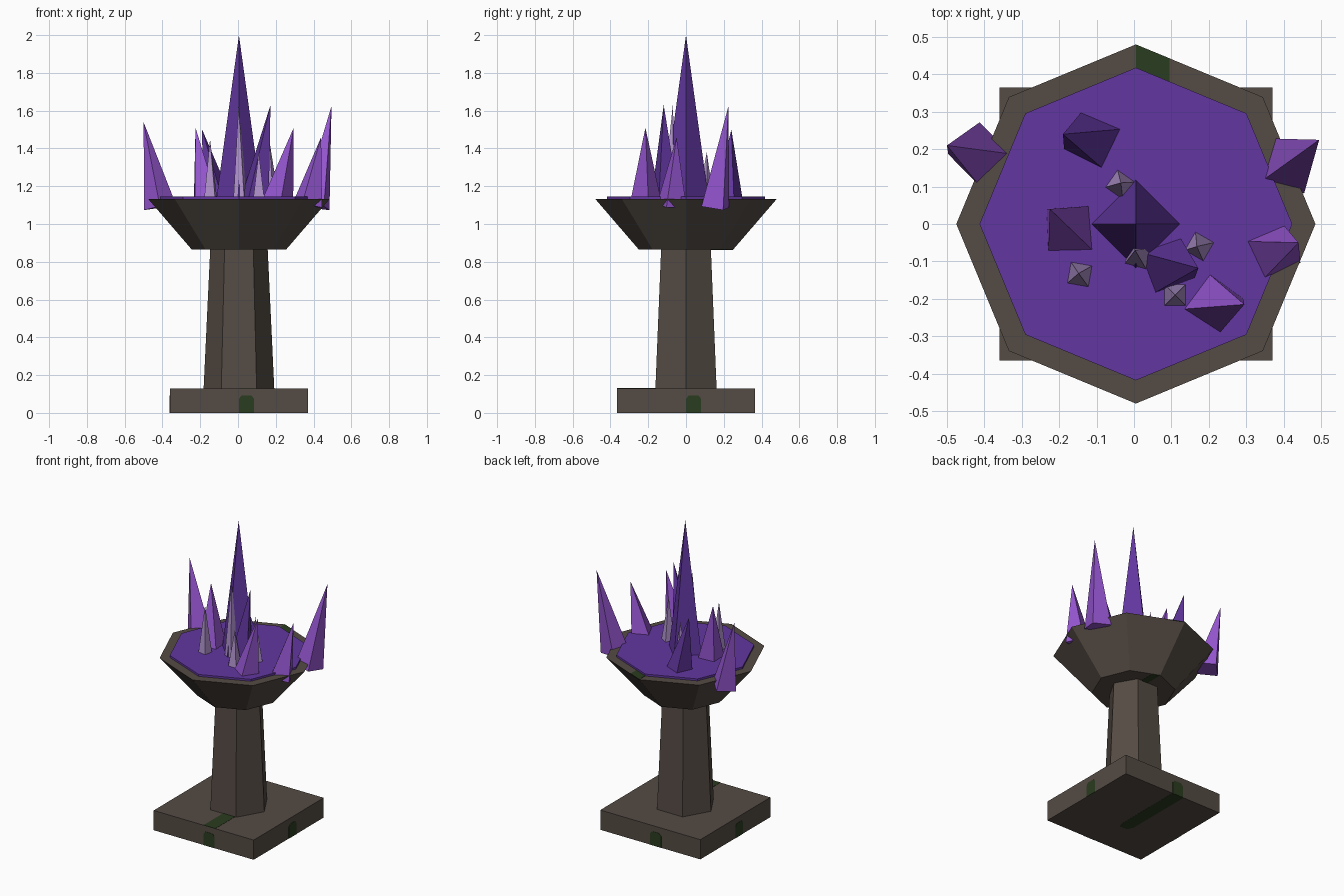
import bpy, bmesh
from math import pi, radians
from mathutils import Matrix, Vector

cube = bpy.data.objects.get("Cube")
if cube:
    bpy.data.objects.remove(cube, do_unlink=True)


def material(name, r, g, b):
    m = bpy.data.materials.new(name)
    m.use_nodes = True
    m.diffuse_color = (r, g, b, 1)
    m.node_tree.nodes["Principled BSDF"].inputs["Base Color"].default_value = (r, g, b, 1)
    return m


STONE = material("brown stone", 0.089, 0.070, 0.057)
MOSS = material("dark moss", 0.023, 0.045, 0.014)
DEEP = material("deep purple", 0.122, 0.038, 0.352)
BRIGHT = material("bright violet", 0.300, 0.092, 0.630)
PALE = material("pale lilac", 0.430, 0.285, 0.600)

CENTRE = Matrix.Translation((0.005, 0, 0))


def finish(name, bm, mat, matrix):
    bmesh.ops.recalc_face_normals(bm, faces=bm.faces)
    mesh = bpy.data.meshes.new(name)
    bm.to_mesh(mesh)
    bm.free()
    mesh.materials.append(mat)
    mesh.transform(matrix)
    obj = bpy.data.objects.new(name, mesh)
    bpy.context.collection.objects.link(obj)
    return obj


def frustum(name, sides, r1, r2, z1, z2, mat):
    """Upright tapered prism with its first corner on +x."""
    bm = bmesh.new()
    rings = []
    for r, z in ((r1, z1), (r2, z2)):
        rings.append([bm.verts.new(Matrix.Rotation(2 * pi * i / sides, 3, 'Z') @ Vector((r, 0, z)))
                      for i in range(sides)])
    low, high = rings
    bm.faces.new(low)
    bm.faces.new(high)
    for i in range(sides):
        j = (i + 1) % sides
        bm.faces.new((low[i], low[j], high[j], high[i]))
    return finish(name, bm, mat, CENTRE)


def plate(name, outline, matrix, thickness=0.003):
    """Thin moss patch, half sunk into the surface it sits on."""
    bm = bmesh.new()
    face = bm.faces.new([bm.verts.new((u, v, -thickness / 2)) for u, v in outline])
    top = bmesh.ops.extrude_face_region(bm, geom=[face])
    bmesh.ops.translate(bm, vec=(0, 0, thickness),
                        verts=[g for g in top["geom"] if isinstance(g, bmesh.types.BMVert)])
    return finish(name, bm, MOSS, CENTRE @ matrix)


def crystal(name, base, tip, radius, turn, mat):
    """Four-sided spike leaning from its base centre to its tip."""
    base, tip = Vector(base), Vector(tip)
    axis = tip - base
    lean = Vector((0, 0, 1)).rotation_difference(axis).to_matrix().to_4x4()
    bm = bmesh.new()
    bmesh.ops.create_cone(bm, cap_ends=True, segments=4, radius1=radius, radius2=0,
                          depth=axis.length,
                          matrix=Matrix.Translation((0, 0, axis.length / 2)))
    bmesh.ops.remove_doubles(bm, verts=bm.verts, dist=1e-5)
    return finish(name, bm, mat,
                  Matrix.Translation(base) @ lean @ Matrix.Rotation(radians(turn), 4, 'Z'))


# Stone plinth, column and bowl
HALF = 0.365
bm = bmesh.new()
bmesh.ops.create_cube(bm, size=1, matrix=Matrix.Translation((0, 0, 0.065))
                      @ Matrix.Diagonal((2 * HALF, 2 * HALF, 0.13, 1)))
finish("plinth", bm, STONE, CENTRE)
frustum("column", 6, 0.187, 0.152, 0.13, 0.87, STONE)
frustum("bowl", 8, 0.25, 0.48, 0.865, 1.132, STONE)
frustum("crystal_pool", 8, 0.418, 0.418, 1.12, 1.145, DEEP)

# Moss patches on each side of the plinth
arch = [(0, 0), (0.08, 0), (0.08, 0.075), (0.065, 0.092), (0.015, 0.092), (0, 0.075)]
for k in range(4):
    plate("plinth_side_moss", arch, Matrix.Rotation(k * pi / 2, 4, 'Z')
          @ Matrix.Translation((0, -HALF, 0)) @ Matrix.Rotation(pi / 2, 4, 'X'))

# Moss strips on the plinth top and underside
strip = [(0, -HALF), (0.085, -HALF), (0.085, 0.1), (0.065, 0.14), (0.015, 0.14), (0, 0.1)]
plate("plinth_top_moss", strip, Matrix.Translation((0, 0, 0.13)))
plate("plinth_under_moss", strip, Matrix.Translation((0, 0, 0.0005)) @ Matrix.Rotation(pi, 4, 'X')
      @ Matrix.Diagonal((-1, 1, 1, 1)))

# Moss on the bowl rim and underside
plate("rim_moss", [(0, 0.48), (0.09, 0.443), (0.09, 0.36), (0, 0.36)],
      Matrix.Translation((0, 0, 1.132)))
plate("bowl_under_moss", [(0, 0.25), (0.047, 0.23), (0.047, 0), (0, 0)],
      Matrix.Translation((0, 0, 0.865)))

# Large crystals
crystal("centre_crystal", (0.005, 0, 1.13), (0.005, 0, 2.0), 0.12, 0, DEEP)
large = [
    ("back_crystal", (-0.11, 0.225, 1.12), (-0.19, 0.24, 1.50), 0.083, 20, DEEP),
    ("front_tall_crystal", (0.088, -0.11, 1.12), (0.172, -0.118, 1.63), 0.083, 65, DEEP),
    ("left_side_crystal", (0.412, 0.155, 1.09), (0.495, 0.225, 1.625), 0.085, 30, BRIGHT),
    ("left_front_crystal", (0.368, -0.075, 1.10), (0.44, -0.05, 1.46), 0.083, -20, BRIGHT),
    ("front_crystal", (0.212, -0.213, 1.12), (0.295, -0.215, 1.51), 0.083, 10, BRIGHT),
    ("right_crystal", (-0.172, -0.015, 1.12), (-0.225, 0.04, 1.51), 0.085, 48, BRIGHT),
    ("right_outer_crystal", (-0.413, 0.187, 1.09), (-0.5, 0.21, 1.54), 0.085, 0, BRIGHT),
]
for name, base, tip, radius, turn, mat in large:
    crystal(name, base, tip, radius, turn, mat)

# Small pale shards: base x, y, tip x, y, tip height, turn
shards = [
    (-0.037, 0.105, -0.035, 0.11, 1.38, 10),
    (-0.145, -0.135, -0.148, -0.132, 1.45, 35),
    (0.175, -0.06, 0.168, -0.06, 1.43, 15),
    (0.11, -0.19, 0.11, -0.19, 1.38, 45),
    (0.012, -0.085, 0.003, -0.07, 1.63, 30),
]
for x, y, tx, ty, height, turn in shards:
    crystal("small_shard", (x, y, 1.13), (tx, ty, height), 0.042, turn, PALE)
